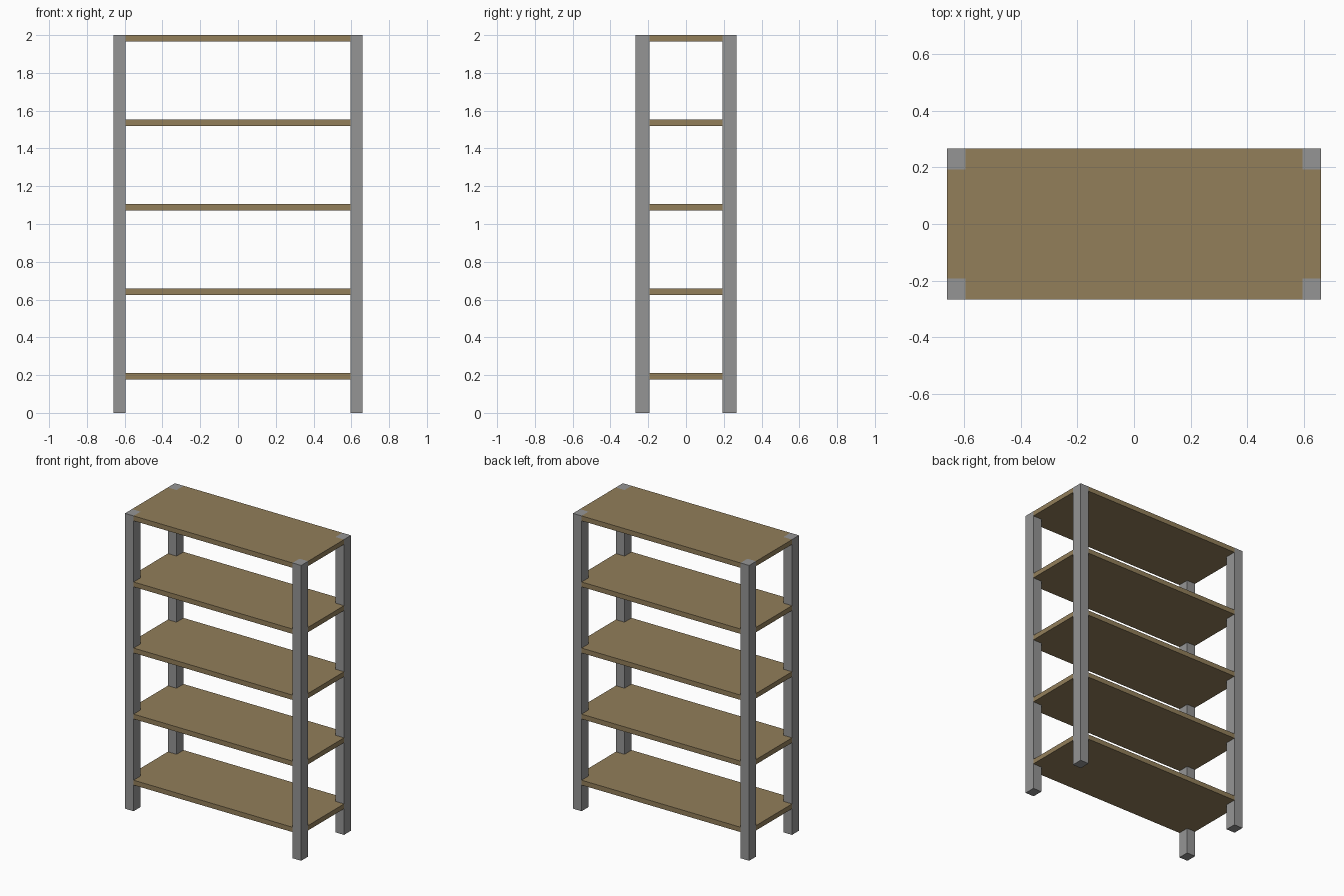
import bpy, bmesh
from mathutils import Vector

if "Cube" in bpy.data.objects:
    bpy.data.objects.remove(bpy.data.objects["Cube"])

HX, HY, HEIGHT = 0.66, 0.267, 2.0      # outer half sizes and height
PX, PY = 0.065, 0.075                  # post cross-section
THICK, LOWEST, COUNT = 0.033, 0.21, 5  # shelf thickness, lowest top, number


def material(name, rgb):
    mat = bpy.data.materials.new(name)
    mat.diffuse_color = (*rgb, 1)
    mat.use_nodes = True
    mat.node_tree.nodes["Principled BSDF"].inputs["Base Color"].default_value = mat.diffuse_color
    return mat


def prism(name, outline, z0, z1, mat):
    """Extrude a flat outline from z0 up to z1."""
    bm = bmesh.new()
    face = bm.faces.new([bm.verts.new((x, y, z0)) for x, y in outline])
    ext = bmesh.ops.extrude_face_region(bm, geom=[face])
    top = [v for v in ext["geom"] if isinstance(v, bmesh.types.BMVert)]
    bmesh.ops.translate(bm, verts=top, vec=Vector((0, 0, z1 - z0)))
    bmesh.ops.recalc_face_normals(bm, faces=bm.faces)
    mesh = bpy.data.meshes.new(name)
    bm.to_mesh(mesh)
    bm.free()
    mesh.materials.append(mat)
    obj = bpy.data.objects.new(name, mesh)
    bpy.context.collection.objects.link(obj)
    return obj


wood = material("wood", (0.287, 0.209, 0.102))
metal = material("metal", (0.30, 0.30, 0.30))

# Four corner posts
ix, iy = HX - PX, HY - PY
for side, sx in (("left", -1), ("right", 1)):
    for depth, sy in (("front", -1), ("back", 1)):
        prism(f"{depth}_{side}_post",
              [(sx * ix, sy * iy), (sx * HX, sy * iy),
               (sx * HX, sy * HY), (sx * ix, sy * HY)], 0, HEIGHT, metal)

# Shelves, flush with the posts and notched around them
corner = [(HX, iy), (ix, iy), (ix, HY)]
outline = (corner
           + [(-x, y) for x, y in reversed(corner)]
           + [(-x, -y) for x, y in corner]
           + [(x, -y) for x, y in reversed(corner)])
for i in range(COUNT):
    top = LOWEST + i * (HEIGHT - LOWEST) / (COUNT - 1)
    prism(f"shelf_{i + 1}", outline, top - THICK, top, wood)
